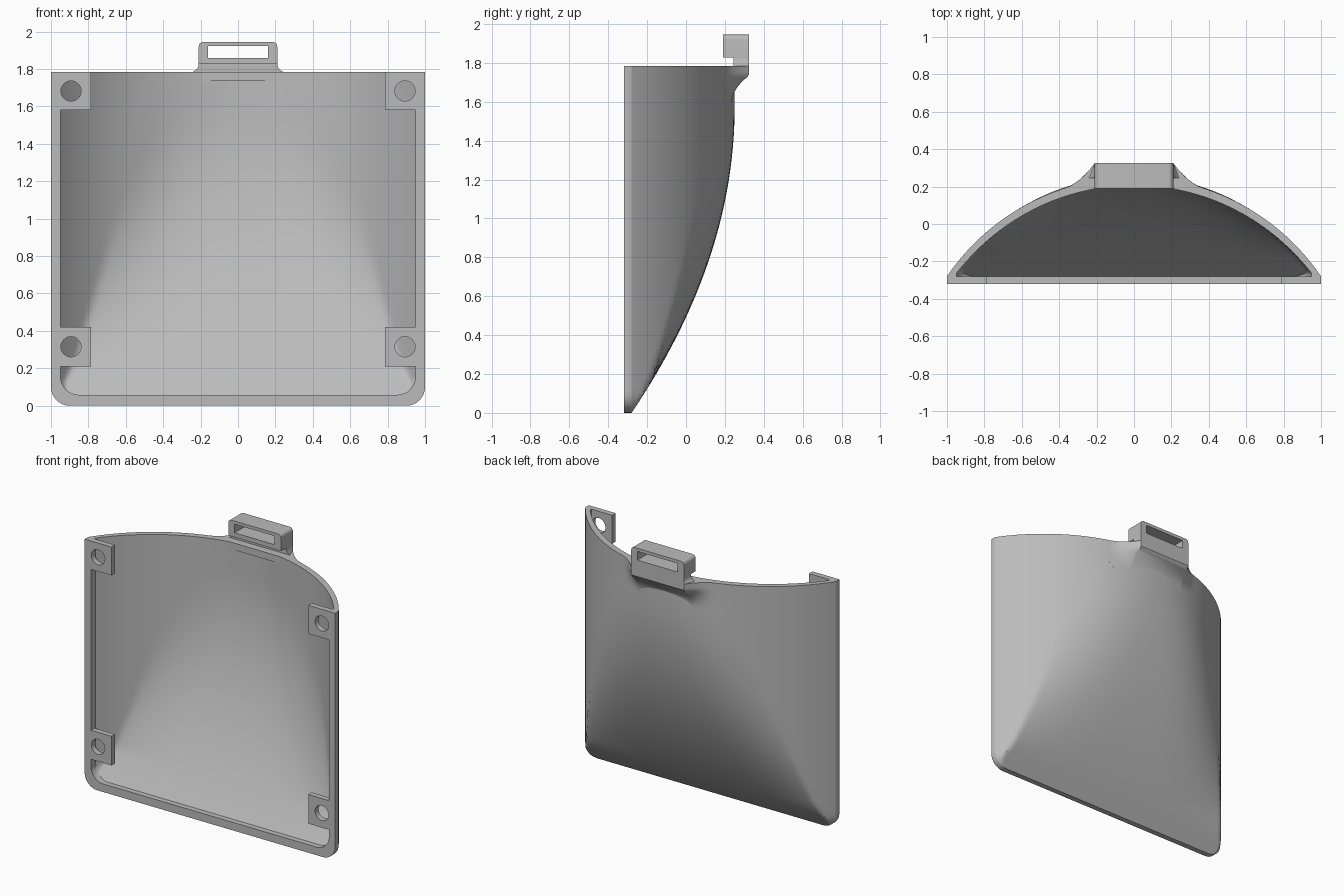
import bpy
import bmesh
import math

if "Cube" in bpy.data.objects:
    bpy.data.objects.remove(bpy.data.objects["Cube"], do_unlink=True)

TOP, FRONT, LIP = 1.785, -0.32, -0.28
COLS, ROWS = 72, 44

grey = bpy.data.materials.new("plain grey")
grey.use_nodes = True
grey.diffuse_color = (0.5, 0.5, 0.5, 1)
grey.node_tree.nodes["Principled BSDF"].inputs["Base Color"].default_value = grey.diffuse_color


def finish(name, bm):
    bmesh.ops.remove_doubles(bm, verts=bm.verts, dist=1e-5)
    bmesh.ops.recalc_face_normals(bm, faces=bm.faces)
    mesh = bpy.data.meshes.new(name)
    bm.to_mesh(mesh)
    bm.free()
    mesh.materials.append(grey)
    ob = bpy.data.objects.new(name, mesh)
    bpy.context.scene.collection.objects.link(ob)
    return ob


def smooth(ob):
    bpy.ops.object.select_all(action="DESELECT")
    ob.select_set(True)
    bpy.context.view_layer.objects.active = ob
    bpy.ops.object.shade_smooth_by_angle(angle=math.radians(35))


def box(name, lo, hi):
    bm = bmesh.new()
    bmesh.ops.create_cube(bm, size=1)
    for v in bm.verts:
        v.co = [a + (c + 0.5) * (b - a) for c, a, b in zip(v.co, lo, hi)]
    return finish(name, bm)


def cut(ob, cutter):
    mod = ob.modifiers.new("opening", "BOOLEAN")
    mod.operation, mod.solver, mod.object = "DIFFERENCE", "EXACT", cutter
    cutter.hide_render = True
    cutter.hide_set(True)


def strip(bm, a, b):
    for i in range(len(a) - 1):
        bm.faces.new([bm.verts.new(p) for p in (a[i], a[i + 1], b[i + 1], b[i])])


def wall_y(u, z, base, apex):
    """Depth of the hood: an upright arc at the sides, a curved ramp in the middle."""
    rise = apex - LIP
    radius = (1 + rise * rise) / (2 * rise)

    def arc(x):
        return apex - radius + math.sqrt(radius * radius - x * x)

    ramp = apex - rise * max(0, 1 - (z - base) / (1.57 - base)) ** 2
    crease = 0.97 - 0.295 * z
    edge = min(arc(crease), ramp)
    if abs(u) < crease:
        # the middle is flatter lower down
        return ramp - (ramp - edge) * (abs(u) / crease) ** (2 + 1.1 * (TOP - z))
    return min(arc(u), ramp)


def sheet(width, base, apex, spread):
    """Rows of points for one skin of the hood, with rounded bottom corners."""
    r = 0.1
    heights = [base + r * (1 - math.cos(k * math.pi / 16)) for k in range(8)]
    heights += [base + r + (TOP - base - r) * k / ROWS for k in range(ROWS + 1)]
    rows = []
    for z in heights:
        drop = max(0, base + r - z)
        w = width - r + math.sqrt(r * r - drop * drop)
        us = [math.sin((2 * i / COLS - 1) * math.pi / 2) for i in range(COLS + 1)]
        rows.append([(u * w, wall_y(u * spread, z, base, apex), z) for u in us])
    return rows


def to_front(points):
    return [(x, FRONT, z) for x, y, z in points]


# Hood shell with its front flange
outer, inner = sheet(1.0, 0.0, 0.25, 1), sheet(0.95, 0.058, 0.207, 0.988)
bm = bmesh.new()
for skin in (outer, inner):
    for low, high in zip(skin, skin[1:]):
        strip(bm, low, high)
    strip(bm, skin[0], to_front(skin[0]))
    for side in (0, -1):
        edge = [row[side] for row in skin]
        strip(bm, edge, to_front(edge))
strip(bm, to_front(outer[0]), to_front(inner[0]))
for side in (0, -1):
    strip(bm, to_front([r[side] for r in outer]), to_front([r[side] for r in inner]))
    rim = [outer[-1][side], inner[-1][side]]
    strip(bm, rim, to_front(rim))
strip(bm, outer[-1], inner[-1])
smooth(finish("hood_shell", bm))

# Four corner tabs with screw holes
for side, s in (("left", 1), ("right", -1)):
    for level, z0, z1 in (("upper", 1.58, TOP), ("lower", 0.21, 0.42)):
        xs = sorted((s * 0.785, s * 0.951))
        tab = box(f"{level}_{side}_tab", (xs[0], FRONT, z0), (xs[1], LIP, z1))
        bm = bmesh.new()
        bmesh.ops.create_cone(bm, cap_ends=True, segments=40, radius1=0.054, radius2=0.054, depth=0.2)
        for v in bm.verts:
            x, y, z = v.co
            v.co = (s * 0.893 + x, -0.3 + z, (z0 + z1) / 2 + y)
        cut(tab, finish(f"{level}_{side}_hole_cutter", bm))
        smooth(tab)

# Flared bracket blending the clip into the back of the hood
HALF, SPREAD, BACK = 0.21, 0.17, 0.325
span = [HALF + SPREAD * k / 10 for k in range(11)]
xs = [-x for x in reversed(span)] + span
back, hidden = [], []
for k in range(15):
    z = 1.58 + (TOP - 1.58) * k / 14
    swell = min(1, (z - 1.58) / 0.155) ** 2.2
    row = []
    for x in xs:
        y = wall_y(x, z, 0, 0.25)
        fall = (1 - max(0, abs(x) - HALF) / SPREAD) ** 2.4
        row.append((x, y + (BACK - y) * swell * fall, z))
    back.append(row)
    hidden.append([(x, wall_y(x, z, 0, 0.25) - 0.02, z) for x in xs])
bm = bmesh.new()
for rows in (back, hidden):
    for low, high in zip(rows, rows[1:]):
        strip(bm, low, high)
for end in (0, -1):
    strip(bm, back[end], hidden[end])
    strip(bm, [r[end] for r in back], [r[end] for r in hidden])
smooth(finish("clip_bracket", bm))

# Lip inside the rim, below the clip
box("inner_lip", (-HALF, 0.19, 1.735), (HALF, 0.24, TOP))

# Upright arm with a foot that widens to the rim
bm = bmesh.new()
loops = []
for k in range(9):
    t = k / 8
    w = HALF + 0.04 * (1 - t) ** 2.5
    y = BACK - 0.03 * (1 - t) * (w > HALF)
    z = TOP - 0.005 + 0.05 * t
    loops.append([(-w, 0.245, z), (w, 0.245, z), (HALF, BACK, z), (-HALF, BACK, z), (-w, 0.245, z)])
for low, high in zip(loops, loops[1:]):
    strip(bm, low, high)
for ring in (loops[0], loops[-1]):
    bm.faces.new([bm.verts.new(p) for p in ring[:4]])
smooth(finish("clip_arm", bm))

# Slotted loop
loop = box("clip_loop", (-HALF, 0.19, 1.828), (HALF, BACK, 1.945))
bm = bmesh.new()
bm.from_mesh(loop.data)
corners = [e for e in bm.edges if all(v.co.z > 1.9 for v in e.verts)
           and abs(e.verts[0].co.x - e.verts[1].co.x) < 0.01]
bmesh.ops.bevel(bm, geom=corners, offset=0.025, segments=5, profile=0.5, affect="EDGES")
bm.to_mesh(loop.data)
bm.free()
cut(loop, box("clip_slot_cutter", (-0.16, 0, 1.86), (0.16, 0.6, 1.922)))
smooth(loop)
